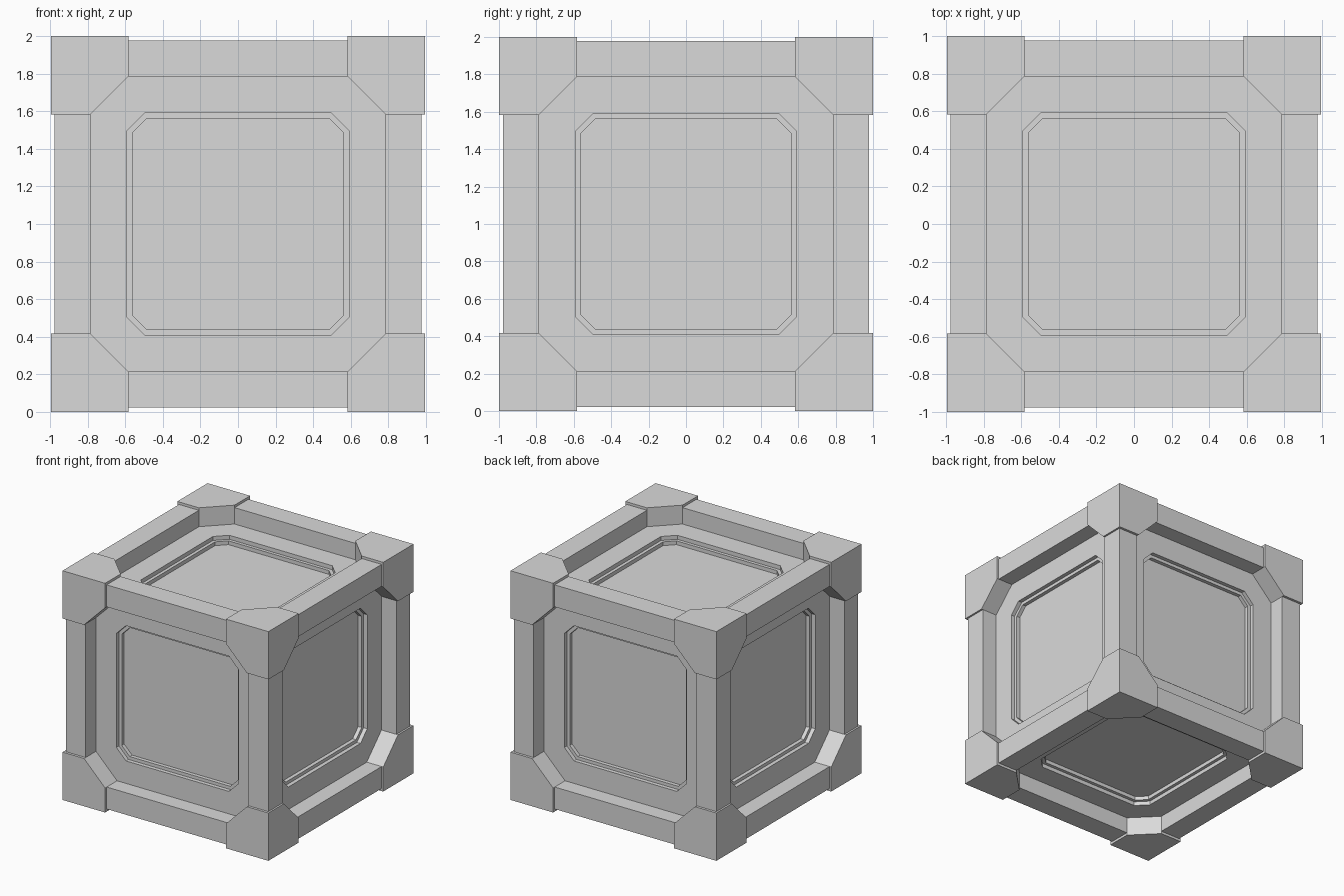
import bpy
import bmesh
from itertools import product
from math import pi
from mathutils import Matrix, Vector

FLOOR, LEDGE, PANEL = 0.835, 0.80, 0.767    # depth levels of each side
RAIL_IN, RAIL_OUT = 0.786, 0.978
BLOCK_IN = 0.583

if "Cube" in bpy.data.objects:
    bpy.data.objects.remove(bpy.data.objects["Cube"], do_unlink=True)

grey = bpy.data.materials.new("light_grey")
grey.use_nodes = True
colour = (0.7, 0.7, 0.7, 1)
grey.diffuse_color = colour
grey.node_tree.nodes["Principled BSDF"].inputs["Base Color"].default_value = colour


def add_object(name, bm, recalc=True):
    if recalc:
        bmesh.ops.recalc_face_normals(bm, faces=bm.faces)
    bmesh.ops.translate(bm, verts=bm.verts, vec=(0, 0, 1))
    mesh = bpy.data.meshes.new(name)
    bm.to_mesh(mesh)
    bm.free()
    mesh.materials.append(grey)
    obj = bpy.data.objects.new(name, mesh)
    bpy.context.collection.objects.link(obj)
    return obj


def box(low, high):
    bm = bmesh.new()
    bmesh.ops.create_cube(bm, size=1)
    for v in bm.verts:
        v.co = [h if c > 0 else l for c, l, h in zip(v.co, low, high)]
    return bm


def octagon(bm, half, flat, z):
    """Counter-clockwise ring of a square with cut corners."""
    pts = [(half, -flat), (half, flat), (flat, half), (-flat, half),
           (-half, flat), (-half, -flat), (-flat, -half), (flat, -half)]
    return [bm.verts.new((x, y, z)) for x, y in pts]


# Side panels: flat frame with a two-step octagonal recess
def side_panel(name, rotation):
    bm = bmesh.new()
    square = [bm.verts.new((x * FLOOR, y * FLOOR, FLOOR))
              for x, y in ((1, -1), (1, 1), (-1, 1), (-1, -1))]
    rings = [octagon(bm, 0.59, 0.497, FLOOR), octagon(bm, 0.59, 0.497, LEDGE),
             octagon(bm, 0.562, 0.485, LEDGE), octagon(bm, 0.562, 0.485, PANEL)]
    first = rings[0]
    for i in range(4):
        j = (i + 1) % 4
        bm.faces.new((square[i], square[j], first[2 * i + 1], first[2 * i]))
        bm.faces.new((square[j], first[2 * j], first[2 * i + 1]))
    for outer, inner in zip(rings, rings[1:]):
        for i in range(8):
            j = (i + 1) % 8
            bm.faces.new((outer[i], outer[j], inner[j], inner[i]))
    bm.faces.new(rings[-1])
    bmesh.ops.transform(bm, matrix=rotation, verts=bm.verts)
    add_object(name, bm, recalc=False)


for name, angle, axis in (("top", 0, "X"), ("bottom", pi, "X"),
                          ("front", pi / 2, "X"), ("back", -pi / 2, "X"),
                          ("left", pi / 2, "Y"), ("right", -pi / 2, "Y")):
    side_panel(name + "_panel", Matrix.Rotation(angle, 4, axis))

# Edge rails: four square bars along each axis
for axis in range(3):
    for signs in product((-1, 1), repeat=2):
        low, high = [0] * 3, [0] * 3
        low[axis], high[axis] = -0.6, 0.6
        others = [a for a in range(3) if a != axis]
        for a, s in zip(others, signs):
            low[a], high[a] = sorted((s * RAIL_IN, s * RAIL_OUT))
        number = (signs[0] + 1) + (signs[1] + 1) // 2 + 1
        add_object("edge_rail_%s_%d" % ("xyz"[axis], number), box(low, high))

# Corner blocks: cubes with diagonal cuts towards each side panel
for sx, sy, sz in product((-1, 1), repeat=3):
    bm = box((BLOCK_IN,) * 3, (0.994, 1, 1))
    for normal in ((1, 1, 0), (1, 0, 1), (0, 1, 1)):
        middle = (BLOCK_IN + RAIL_IN) / 2
        bmesh.ops.bisect_plane(bm, geom=bm.verts[:] + bm.edges[:] + bm.faces[:],
                               plane_co=Vector(normal) * middle,
                               plane_no=normal, clear_inner=True)
        bmesh.ops.holes_fill(bm, edges=bm.edges, sides=0)
    bmesh.ops.scale(bm, vec=(sx, sy, sz), verts=bm.verts)
    name = "_".join(("top" if sz > 0 else "bottom", "back" if sy > 0 else "front",
                     "left" if sx > 0 else "right", "corner"))
    add_object(name, bm)
